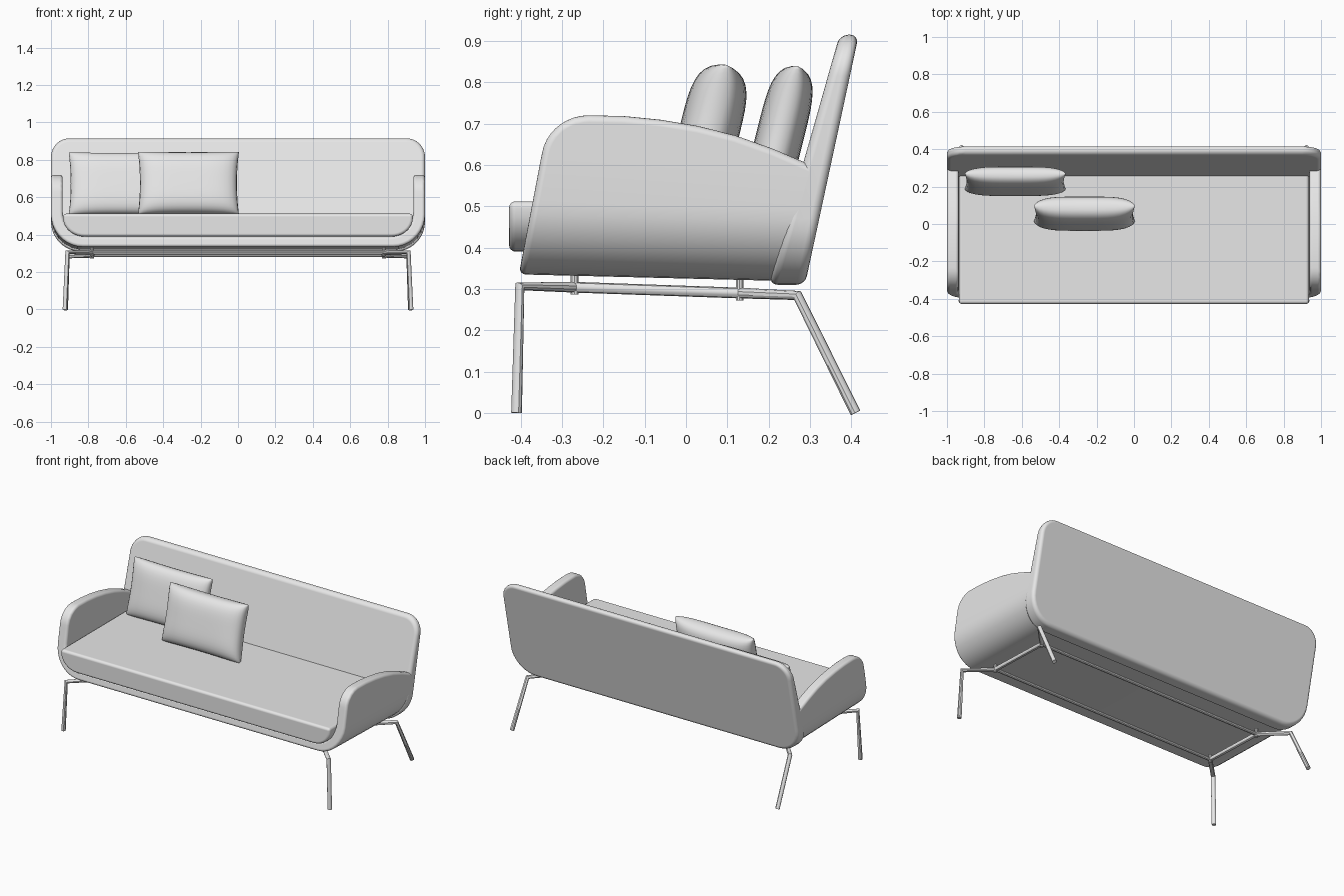
import bpy, bmesh, math
from mathutils import Matrix, Vector

cube = bpy.data.objects.get("Cube")
if cube:
    bpy.data.objects.remove(cube, do_unlink=True)

fabric = bpy.data.materials.new("light_grey")
fabric.use_nodes = True
GREY = (0.8, 0.8, 0.8, 1)
fabric.diffuse_color = GREY
fabric.node_tree.nodes["Principled BSDF"].inputs["Base Color"].default_value = GREY


def add_object(name, data):
    ob = bpy.data.objects.new(name, data)
    bpy.context.scene.collection.objects.link(ob)
    data.materials.append(fabric)
    return ob


def smooth(ob, angle=35):
    bpy.ops.object.select_all(action='DESELECT')
    ob.select_set(True)
    bpy.context.view_layer.objects.active = ob
    bpy.ops.object.shade_smooth_by_angle(angle=math.radians(angle))


def from_bmesh(name, bm):
    bmesh.ops.recalc_face_normals(bm, faces=bm.faces)
    mesh = bpy.data.meshes.new(name)
    bm.to_mesh(mesh)
    bm.free()
    return add_object(name, mesh)


def prism(name, points, start, end):
    """Join a 2D outline at two ends; start and end map a point into 3D."""
    bm = bmesh.new()
    a = [bm.verts.new(start(*p)) for p in points]
    b = [bm.verts.new(end(*p)) for p in points]
    bm.faces.new(a)
    bm.faces.new(b)
    for i in range(len(points)):
        j = (i + 1) % len(points)
        bm.faces.new((a[i], a[j], b[j], b[i]))
    return from_bmesh(name, bm)


def bevel(ob, width, segments=4):
    m = ob.modifiers.new("soft_edges", 'BEVEL')
    m.width = width
    m.segments = segments
    m.limit_method = 'ANGLE'
    m.angle_limit = math.radians(40)
    m.use_clamp_overlap = False
    m.harden_normals = True
    smooth(ob)


def arc(cx, cz, rx, rz, a0, a1, n=9):
    angles = [math.radians(a0 + (a1 - a0) * i / n) for i in range(n + 1)]
    return [(cx + rx * math.cos(a), cz + rz * math.sin(a)) for a in angles]


def mirrored(half):
    return half + [(-x, z) for x, z in reversed(half)]


# Backrest: rounded slab, leaning and tapering towards the top
outline = mirrored(arc(0.9, 0.815, 0.1, 0.1, 90, 0) + arc(0.84, 0.47, 0.16, 0.16, 0, -90))
back = prism("backrest", outline,
             lambda x, z: (x, 0.20 + (z - 0.31) * 0.284, z),
             lambda x, z: (x, 0.288 + (z - 0.31) * 0.215, z))
bevel(back, 0.021)

# Shell: U-shaped wall of arms and base, trimmed by the arm side outline
outer = [(1.0, 0.9)] + arc(0.83, 0.5, 0.17, 0.175, 0, -90)
inner = [(0.937, 0.9)] + arc(0.81, 0.51, 0.127, 0.13, 0, -90)
wall = outer + [(-x, z) for x, z in reversed(outer)]
wall += [(-x, z) for x, z in inner] + inner[::-1]
shell = prism("arm_shell", wall,
              lambda x, z: (x, -0.6, z + 0.015),
              lambda x, z: (x, 0.6, z - 0.015))
side = [(-0.415, 0.28), (-0.352, 0.61)] + arc(-0.235, 0.61, 0.115, 0.11, 170, 90)
side += [(-0.15, 0.718), (-0.06, 0.709), (0.03, 0.694), (0.12, 0.671),
         (0.21, 0.639), (0.32, 0.592), (0.225, 0.28)]
cutter = prism("arm_outline_cutter", side,
               lambda y, z: (-1.2, y, z), lambda y, z: (1.2, y, z))
cut = shell.modifiers.new("trim", 'BOOLEAN')
cut.operation = 'INTERSECT'
cut.solver = 'EXACT'
cut.object = cutter
bpy.context.view_layer.update()
trimmed = bpy.data.meshes.new_from_object(
    shell.evaluated_get(bpy.context.evaluated_depsgraph_get()))
shell.modifiers.clear()
shell.data = trimmed
bpy.data.objects.remove(cutter, do_unlink=True)
bevel(shell, 0.017)

# Seat cushion, filling the shell and overhanging its front
seat_outline = mirrored([(0.935, 0.512)] + arc(0.82, 0.49, 0.115, 0.1, 0, -90))
seat = prism("seat_cushion", seat_outline,
             lambda x, z: (x, -0.428, z), lambda x, z: (x, 0.265, z))
bevel(seat, 0.016)


# Throw pillows: inflated sheets with slightly pulled-in edges
def pillow(name, centre, size, tilt, n=20):
    w, d, h = size
    bm = bmesh.new()
    for s in (-1, 1):
        grid = []
        for i in range(n + 1):
            u = math.sin((i / n - 0.5) * math.pi)
            row = []
            for j in range(n + 1):
                v = math.sin((j / n - 0.5) * math.pi)
                puff = max(0, (1 - u ** 4) * (1 - v ** 4)) ** 0.4
                row.append(bm.verts.new((w / 2 * u * (1 - 0.04 * (1 - v * v)),
                                         s * d / 2 * puff,
                                         h / 2 * v * (1 - 0.03 * (1 - u * u)))))
            grid.append(row)
        for i in range(n):
            for j in range(n):
                bm.faces.new((grid[i][j], grid[i + 1][j],
                              grid[i + 1][j + 1], grid[i][j + 1]))
    bmesh.ops.remove_doubles(bm, verts=bm.verts, dist=0.0005)
    bm.transform(Matrix.Translation(centre) @ Matrix.Rotation(math.radians(-tilt), 4, 'X'))
    smooth(from_bmesh(name, bm), 80)


pillow("rear_pillow", Vector((-0.635, 0.228, 0.672)), (0.54, 0.115, 0.345), 14)
pillow("front_pillow", Vector((-0.265, 0.055, 0.675)), (0.54, 0.145, 0.345), 14)


# Tubular frame
def tube(name, points, radius=0.013):
    curve = bpy.data.curves.new(name, 'CURVE')
    curve.dimensions = '3D'
    curve.bevel_depth = radius
    curve.bevel_resolution = 3
    curve.use_fill_caps = True
    spline = curve.splines.new('POLY')
    spline.points.add(len(points) - 1)
    for p, co in zip(spline.points, points):
        p.co = (*co, 1)
    temp = bpy.data.objects.new(name + "_path", curve)
    bpy.context.scene.collection.objects.link(temp)
    bpy.context.view_layer.update()
    mesh = bpy.data.meshes.new_from_object(
        temp.evaluated_get(bpy.context.evaluated_depsgraph_get()))
    bpy.data.objects.remove(temp, do_unlink=True)
    smooth(add_object(name, mesh))


FRONT, REAR = (-0.27, 0.304), (0.13, 0.29)
for word, s in (("left", 1), ("right", -1)):
    tube(word + "_leg_frame", [
        (s * 0.925, -0.41, 0), (s * 0.912, -0.402, 0.306),
        (s * 0.78, *FRONT), (s * 0.78, *REAR),
        (s * 0.912, 0.27, 0.284), (s * 0.922, 0.41, 0)])
    for place, (y, z) in (("front", FRONT), ("rear", REAR)):
        tube(f"{word}_{place}_mount", [(s * 0.78, y, z - 0.018), (s * 0.78, y, z + 0.04)], 0.01)
for place, (y, z) in (("front", FRONT), ("rear", REAR)):
    tube(place + "_cross_rail", [(-0.78, y, z), (0.78, y, z)], 0.011)
